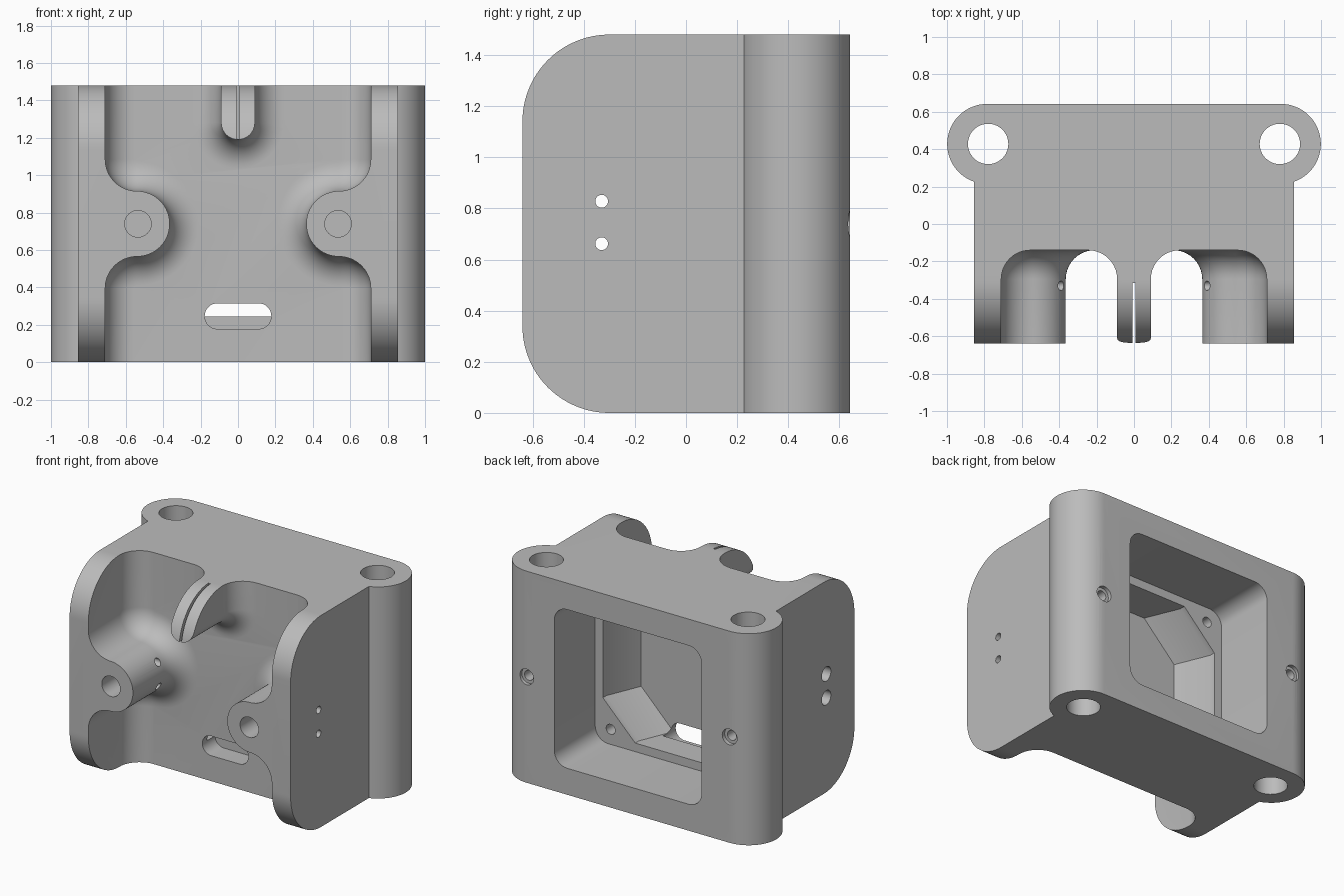
import bpy, bmesh
from math import sin, cos, radians, sqrt

if "Cube" in bpy.data.objects:
    bpy.data.objects.remove(bpy.data.objects["Cube"])

grey = bpy.data.materials.new("plain grey")
grey.use_nodes = True
GREY = (0.5, 0.5, 0.5, 1)
grey.diffuse_color = GREY
grey.node_tree.nodes["Principled BSDF"].inputs["Base Color"].default_value = GREY

HEIGHT, MID = 1.48, 0.74
WALL, FRONT, FILLET = -0.14, -0.64, 0.155


def arc(u, v, r, a0, a1, n=16):
    angles = [radians(a0 + (a1 - a0) * i / n) for i in range(n + 1)]
    return [(u + r * cos(a), v + r * sin(a)) for a in angles]


def rounded_rect(u0, u1, v0, v1, r):
    return (arc(u1 - r, v0 + r, r, -90, 0, 8) + arc(u1 - r, v1 - r, r, 0, 90, 8)
            + arc(u0 + r, v1 - r, r, 90, 180, 8) + arc(u0 + r, v0 + r, r, 180, 270, 8))


def place(axis, t, u, v):
    return {"x": (t, u, v), "y": (u, t, v), "z": (u, v, t)}[axis]


def loft(name, axis, layers):
    """Closed solid through matching outlines placed along an axis."""
    bm = bmesh.new()
    rings = [[bm.verts.new(place(axis, t, u, v)) for u, v in pts] for t, pts in layers]
    for a, b in zip(rings, rings[1:]):
        for i in range(len(a)):
            j = (i + 1) % len(a)
            bm.faces.new((a[i], a[j], b[j], b[i]))
    bm.faces.new(rings[0])
    bm.faces.new(rings[-1])
    bmesh.ops.recalc_face_normals(bm, faces=bm.faces)
    mesh = bpy.data.meshes.new(name)
    bm.to_mesh(mesh)
    bm.free()
    mesh.materials.append(grey)
    ob = bpy.data.objects.new(name, mesh)
    bpy.context.collection.objects.link(ob)
    return ob


def prism(name, axis, pts, t0, t1):
    return loft(name, axis, [(t0, pts), (t1, pts)])


def hole(axis, u, v, r, t0, t1):
    return prism("hole", axis, arc(u, v, r, 0, 352.5, 47), t0, t1)


def combine(ob, tool, operation):
    mod = ob.modifiers.new(operation, "BOOLEAN")
    mod.operation, mod.solver, mod.object = operation, "EXACT", tool
    bpy.context.view_layer.objects.active = ob
    bpy.ops.object.modifier_apply(modifier=mod.name)
    bpy.data.objects.remove(tool)


def cheek_outline(d, side):
    """Cheek strip with a round boss, grown outward by d."""
    pts = [(0.9, 1.6), (0.71 - d, 1.6)]
    pts += arc(0.54, MID + 0.345, 0.17 - d, 0, -90)
    pts += arc(0.54, MID, 0.175 + d, 90, 270, 32)
    pts += arc(0.54, MID - 0.345, 0.17 - d, 90, 0)
    pts += [(0.71 - d, -0.1), (0.9, -0.1)]
    return [(side * x, z) for x, z in pts]


def fin_outline(d):
    w = 0.09 + d
    return [(-w, 1.6)] + arc(0, 1.28, w, 180, 360, 24) + [(w, 1.6)]


def filleted(name, outline):
    """Extrude an outline forward from the wall with a concave root fillet."""
    layers = [(0.0, outline(FILLET))]
    for i in range(11):
        a = radians(9 * i)
        layers.append((WALL - FILLET * (1 - cos(a)), outline(FILLET * (1 - sin(a)))))
    layers.append((FRONT - 0.06, outline(0)))
    return loft(name, "y", layers)


# Front wall with cheeks, bosses and centre fin
housing = prism("housing", "y", [(-0.9, -0.1), (0.9, -0.1), (0.9, 1.6), (-0.9, 1.6)], WALL, 0.6)
for side in (-1, 1):
    combine(housing, filleted("cheek", lambda d: cheek_outline(d, side)), "UNION")
combine(housing, filleted("fin", fin_outline), "UNION")

# Trim to the rounded side outline
R = 0.34
side_outline = (arc(FRONT + R, R, R, 180, 270, 24) + [(0.5, 0), (0.5, HEIGHT)]
                + arc(FRONT + R, HEIGHT - R, R, 90, 180, 24))
combine(housing, prism("side_trim", "x", side_outline, -0.855, 0.855), "INTERSECT")

# Back block with round ends
plan = arc(0.785, 0.428, 0.214, -90, 90, 32) + arc(-0.785, 0.428, 0.214, 90, 270, 32)
combine(housing, prism("back_block", "z", plan, 0, HEIGHT), "UNION")


def cut(tool):
    combine(housing, tool, "DIFFERENCE")


# Rear opening and stepped inner cavity with two opposite chamfered corners
def cavity_outline(w, c=0.25, z0=0.245, z1=1.235):
    return [(-w, z0), (w - c, z0), (w, z0 + c), (w, z1), (c - w, z1), (-w, z1 - c)]


cut(prism("rear_opening", "y", rounded_rect(-0.57, 0.57, 0.185, 1.295, 0.1), 0.19, 0.8))
cut(loft("inner_cavity", "y", [(0.25, cavity_outline(0.51)), (0.15, cavity_outline(0.51)),
                               (-0.09, cavity_outline(0.41))]))
cut(hole("y", 0.45, 0.29, 0.035, 0.05, 0.3))
cut(hole("y", -0.45, 1.19, 0.035, 0.05, 0.3))

# Front slot and thin slit in the fin
cut(prism("front_slot", "y", rounded_rect(-0.178, 0.178, 0.178, 0.315, 0.068), -0.4, 0.0))
cut(prism("fin_slit", "z", [(-0.008, -0.8), (0.008, -0.8), (0.008, -0.315), (-0.008, -0.315)],
          1.0, 1.6))

for side in (-1, 1):
    # Vertical rod holes, set screw holes and boss holes
    cut(hole("z", side * 0.78, 0.428, 0.108, -0.1, 1.6))
    cut(hole("y", side * 0.785, MID, 0.055, 0.615, 0.8))
    cut(hole("y", side * 0.785, MID, 0.034, 0.45, 0.8))
    cut(hole("y", side * 0.535, MID, 0.071, -0.8, -0.02))

# Cross pin holes, wider at the right cheek
for z in (0.662, 0.828):
    cut(hole("x", -0.33, z, 0.025, -1.1, 1.1))
    cut(hole("x", -0.33, z, 0.05, -1.1, -0.7))

bpy.ops.object.select_all(action="DESELECT")
housing.select_set(True)
bpy.context.view_layer.objects.active = housing
bpy.ops.object.shade_smooth_by_angle(angle=radians(30))
